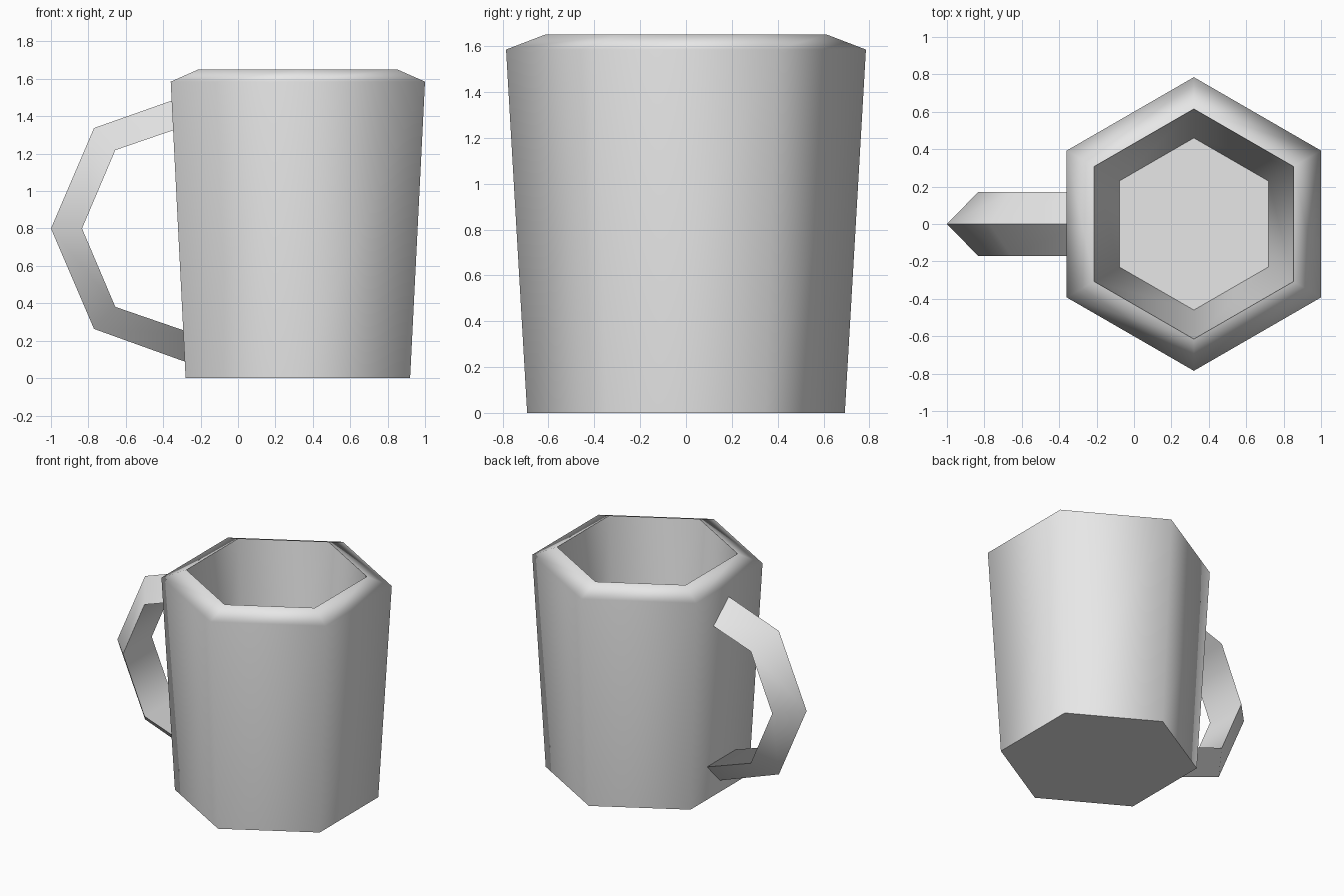
import bpy
import math

cube = bpy.data.objects.get("Cube")
if cube:
    bpy.data.objects.remove(cube, do_unlink=True)

grey = bpy.data.materials.new("plain_grey")
grey.use_nodes = True
colour = (0.8, 0.8, 0.8, 1)
grey.diffuse_color = colour
grey.node_tree.nodes["Principled BSDF"].inputs["Base Color"].default_value = colour


def skin_rings(name, rings):
    """Join equal-sided rings into a closed solid, capped at both ends."""
    n = len(rings[0])
    verts = [p for ring in rings for p in ring]
    faces = [list(range(n))[::-1], list(range(len(verts) - n, len(verts)))]
    for r in range(len(rings) - 1):
        for i in range(n):
            j = (i + 1) % n
            faces.append([r * n + i, r * n + j, (r + 1) * n + j, (r + 1) * n + i])
    mesh = bpy.data.meshes.new(name)
    mesh.from_pydata(verts, [], faces)
    mesh.materials.append(grey)
    obj = bpy.data.objects.new(name, mesh)
    bpy.context.collection.objects.link(obj)
    bpy.ops.object.select_all(action="DESELECT")
    obj.select_set(True)
    bpy.context.view_layer.objects.active = obj
    bpy.ops.object.shade_smooth_by_angle(angle=math.radians(75))
    return obj


# Mug body: hexagonal rings from the base, over the rim, down to the inner floor
CENTRE_X = 0.32
profile = [(0.693, 0), (0.785, 1.585), (0.615, 1.65), (0.46, 0.12)]


def hexagon(radius, z):
    angles = [math.radians(30 + 60 * i) for i in range(6)]
    return [(CENTRE_X + radius * math.cos(a), radius * math.sin(a), z) for a in angles]


body = skin_rings("mug_body", [hexagon(r, z) for r, z in profile])
weighted = body.modifiers.new("broad_face_shading", "WEIGHTED_NORMAL")
weighted.keep_sharp = True

# Handle: triangular section with an outer ridge, mirrored about its mid height
MID_Z, HALF_WIDTH = 0.8, 0.17
# outer x, outer height, inner x, inner height (heights measured from the middle)
upper = [(-0.28, 0.71, -0.28, 0.548), (-0.77, 0.537, -0.656, 0.419)]
lower = [(-0.77, -0.537, -0.656, -0.419), (-0.22, -0.735, -0.22, -0.569)]
path = upper + [(-1, 0, -0.834, 0)] + lower

sections = [[(ox, 0, MID_Z + oz),
             (ix, HALF_WIDTH, MID_Z + iz),
             (ix, -HALF_WIDTH, MID_Z + iz)] for ox, oz, ix, iz in path]
skin_rings("handle", sections[::-1])

# Make all faces point outward
import bmesh
for name in ("mug_body", "handle"):
    mesh = bpy.data.objects[name].data
    bm = bmesh.new()
    bm.from_mesh(mesh)
    bmesh.ops.recalc_face_normals(bm, faces=bm.faces)
    bm.to_mesh(mesh)
    bm.free()
